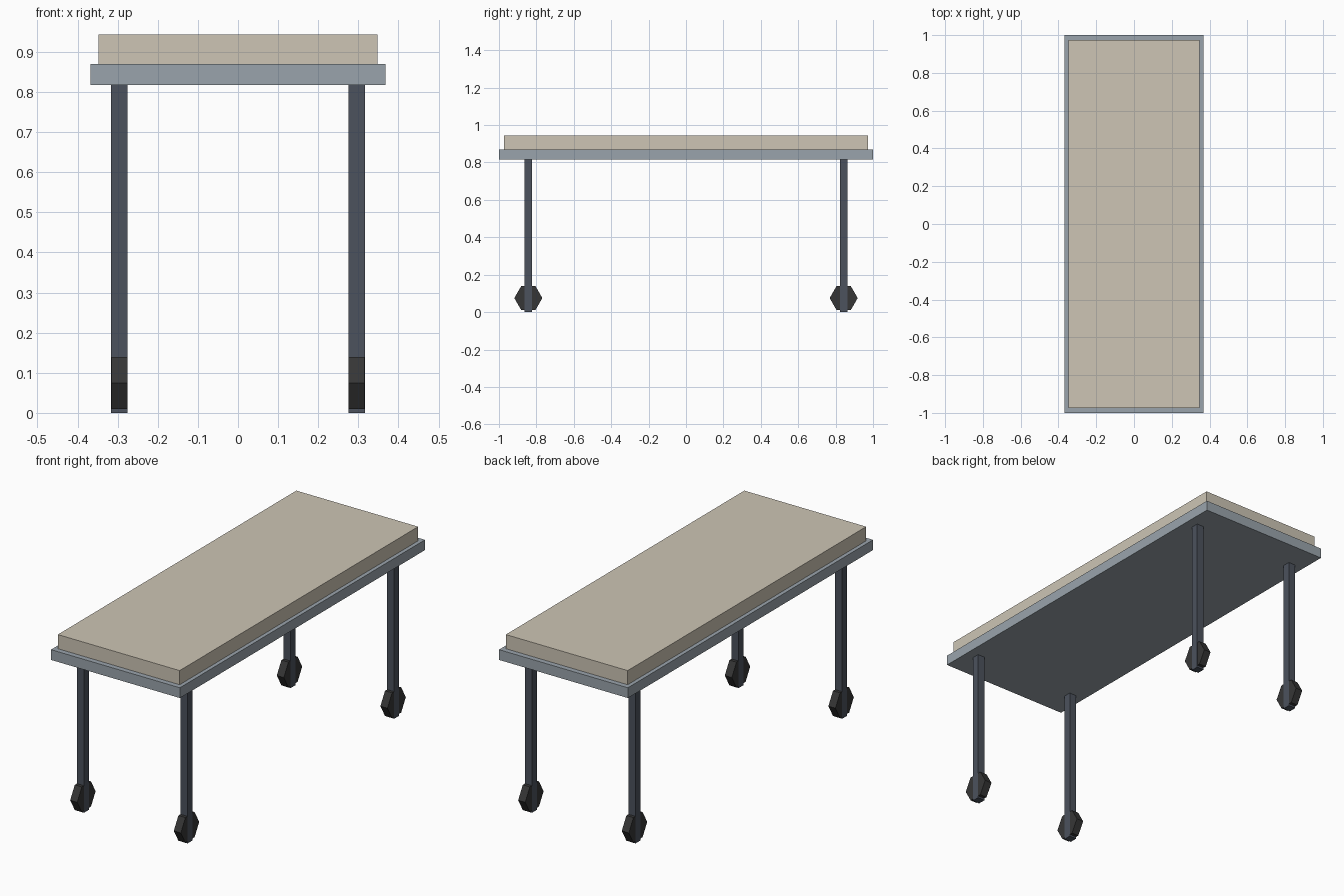
import bpy
import math

if "Cube" in bpy.data.objects:
    bpy.data.objects.remove(bpy.data.objects["Cube"])


def material(name, rgb):
    """Flat material from sRGB 0-255 values, stored as linear."""
    mat = bpy.data.materials.new(name)
    lin = [((c / 255 + 0.055) / 1.055) ** 2.4 for c in rgb]
    mat.diffuse_color = (*lin, 1.0)
    mat.use_nodes = True
    mat.node_tree.nodes["Principled BSDF"].inputs["Base Color"].default_value = mat.diffuse_color
    return mat


cream = material("cream fabric", (205, 197, 181))
steel = material("pale steel", (154, 164, 172))
dark_steel = material("dark steel", (76, 82, 93))
rubber = material("black rubber", (54, 54, 54))


def finish(name, mat):
    obj = bpy.context.object
    obj.name = obj.data.name = name
    bpy.ops.object.transform_apply(location=False, rotation=True, scale=True)
    obj.data.materials.append(mat)
    return obj


def box(name, x, y, half_x, half_y, z0, z1, mat):
    bpy.ops.mesh.primitive_cube_add(size=2, location=(x, y, (z0 + z1) / 2))
    bpy.context.object.scale = (half_x, half_y, (z1 - z0) / 2)
    return finish(name, mat)


def wheel(name, x, y, mat):
    # Hexagonal wheel: axle along x, corners pointing along y
    bpy.ops.mesh.primitive_cylinder_add(
        vertices=6, radius=0.075, depth=0.04, location=(x, y, 0.075))
    bpy.context.object.rotation_euler = (0, math.pi / 2, 0)
    obj = finish(name, mat)
    zs = [v.co.z for v in obj.data.vertices]
    if max(zs) > 0.07:  # roll so flats lie at top and bottom
        bpy.context.object.rotation_euler = (math.pi / 6, 0, 0)
        bpy.ops.object.transform_apply(location=False, rotation=True, scale=False)
    return obj


# Bed frame and mattress
box("bed_frame", 0, 0, 0.368, 1.0, 0.817, 0.87, steel)
box("mattress", 0, 0, 0.348, 0.973, 0.87, 0.943, cream)

# Four legs, each with a wheel
for end, sy in (("front", -1), ("back", 1)):
    for side, sx in (("left", -1), ("right", 1)):
        x, y = sx * 0.296, sy * 0.843
        box(f"{end}_{side}_leg", x, y, 0.0204, 0.0204, 0.0, 0.817, dark_steel)
        wheel(f"{end}_{side}_wheel", x, y, rubber)
